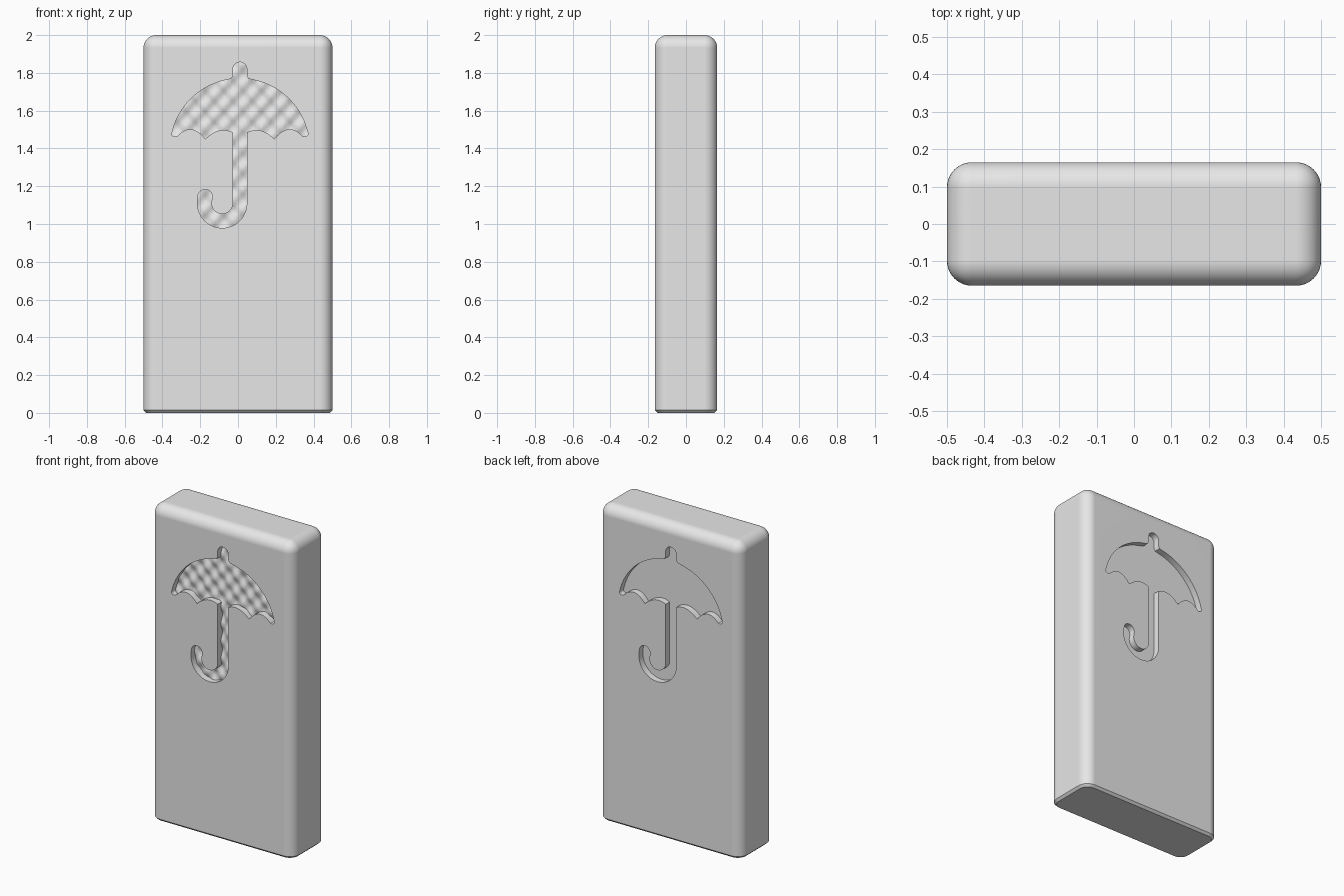
import bpy, bmesh
from math import sin, cos, pi, radians

if "Cube" in bpy.data.objects:
    bpy.data.objects.remove(bpy.data.objects["Cube"])

HALF_Y = 0.165      # half thickness of the block
DEPTH = 0.04        # depth of the recesses
SHIFT = 0.01        # sideways offset of the umbrella
STEP = 0.01         # fineness of the rippled floor


def arc(cx, cz, r, start, end, n):
    angles = [radians(start + (end - start) * i / n) for i in range(n + 1)]
    return [(cx + r * cos(a), cz + r * sin(a)) for a in angles]


def scallop(p, q, rise, n=10):
    """Arched curve between two points, without its last point."""
    return [(p[0] + (q[0] - p[0]) * t, p[1] + (q[1] - p[1]) * t + 4 * rise * t * (1 - t))
            for t in (i / n for i in range(n))]


def umbrella_outline():
    knob = arc(0, 1.82, 0.037, 180, 0, 14)
    half = [(0.037, 1.785), (0.045, 1.77)]
    half += arc(0, 1.402, 0.368, 79, 13, 28)
    half += arc(0.345, 1.478, 0.016, 10, -110, 6)
    half += scallop((0.333, 1.463), (0.183, 1.45), 0.045)
    half += scallop((0.183, 1.45), (0.037, 1.485), 0.027) + [(0.037, 1.485)]
    hook = arc(-0.094, 1.11, 0.131, 0, -180, 24)
    hook += arc(-0.184, 1.145, 0.038, 180, 0, 12)
    hook += arc(-0.094, 1.11, 0.057, -180, 0, 20)
    mirrored = [(-x, z) for x, z in reversed(half)]
    return knob + half + hook + mirrored


def add_loop(bm, side, y):
    """Closed umbrella outline at depth y; side 1 is the front, -1 the back."""
    verts = [bm.verts.new((side * (x + SHIFT), y, z)) for x, z in umbrella_outline()]
    edges = [bm.edges.new((a, b)) for a, b in zip(verts, verts[1:] + verts[:1])]
    return verts, edges


def add_recess(bm, side):
    """Sink an umbrella into the large face on one side; return the floor depth."""
    bm.normal_update()
    panel = max((f for f in bm.faces if f.normal.y * side < -0.99),
                key=lambda f: f.calc_area())
    border = list(panel.edges)
    bmesh.ops.delete(bm, geom=[panel], context='FACES_ONLY')
    floor_y = -side * (HALF_Y - DEPTH)
    rim, rim_edges = add_loop(bm, side, -side * HALF_Y)
    foot, foot_edges = add_loop(bm, side, floor_y)
    for i in range(len(rim)):
        bm.faces.new((rim[i - 1], rim[i], foot[i], foot[i - 1]))
    for edges in (border + rim_edges, foot_edges):
        bmesh.ops.triangle_fill(bm, edges=edges, use_beauty=True, normal=(0, -side, 0))
    return floor_y


def floor_faces(bm, y):
    return [f for f in bm.faces if all(abs(v.co.y - y) < 1e-5 for v in f.verts)]


def ripple_floor(bm, y):
    """Slice the floor into a grid and raise staggered bumps on it."""
    cuts = [((-0.36 + STEP * i, y, 0), (1, 0, 0)) for i in range(75)]
    cuts += [((0, y, 0.97 + STEP * i), (0, 0, 1)) for i in range(90)]
    for point, normal in cuts:
        faces = floor_faces(bm, y)
        edges = {e for f in faces for e in f.edges}
        verts = {v for f in faces for v in f.verts}
        bmesh.ops.bisect_plane(bm, geom=faces + list(edges) + list(verts), dist=1e-5,
                               plane_co=point, plane_no=normal)
    for v in {v for f in floor_faces(bm, y) for v in f.verts}:
        v.co.y += 0.008 * sin(2 * pi * v.co.x / 0.1) * sin(2 * pi * v.co.z / 0.11)


# Block: rounded upright and top edges, small chamfer round the base
bm = bmesh.new()
bmesh.ops.create_cube(bm, size=1)
for v in bm.verts:
    v.co = (v.co.x, v.co.y * 2 * HALF_Y, (v.co.z + 0.5) * 2)


def base_edges():
    return [e for e in bm.edges if all(v.co.z < 1e-4 for v in e.verts)]


base = set(base_edges())
bmesh.ops.bevel(bm, geom=[e for e in bm.edges if e not in base], offset=0.067,
                segments=10, profile=0.5, affect='EDGES')
bmesh.ops.bevel(bm, geom=base_edges(), offset=0.014, segments=1, profile=0.5,
                affect='EDGES')

# Back recess with a plain floor, front recess with a rippled one
add_recess(bm, -1)
ripple_floor(bm, add_recess(bm, 1))

bmesh.ops.recalc_face_normals(bm, faces=bm.faces)
mesh = bpy.data.meshes.new("block")
bm.to_mesh(mesh)
bm.free()
block = bpy.data.objects.new("block", mesh)
bpy.context.scene.collection.objects.link(block)

# One plain colour
grey = bpy.data.materials.new("plain grey")
grey.use_nodes = True
grey.diffuse_color = (0.8, 0.8, 0.8, 1)
grey.node_tree.nodes["Principled BSDF"].inputs["Base Color"].default_value = (0.8, 0.8, 0.8, 1)
mesh.materials.append(grey)

# Smooth rounded edges, crisp recess walls
bpy.ops.object.select_all(action='DESELECT')
block.select_set(True)
bpy.context.view_layer.objects.active = block
bpy.ops.object.shade_smooth_by_angle(angle=radians(35))
weighted = block.modifiers.new("even_shading", 'WEIGHTED_NORMAL')
weighted.keep_sharp = True
